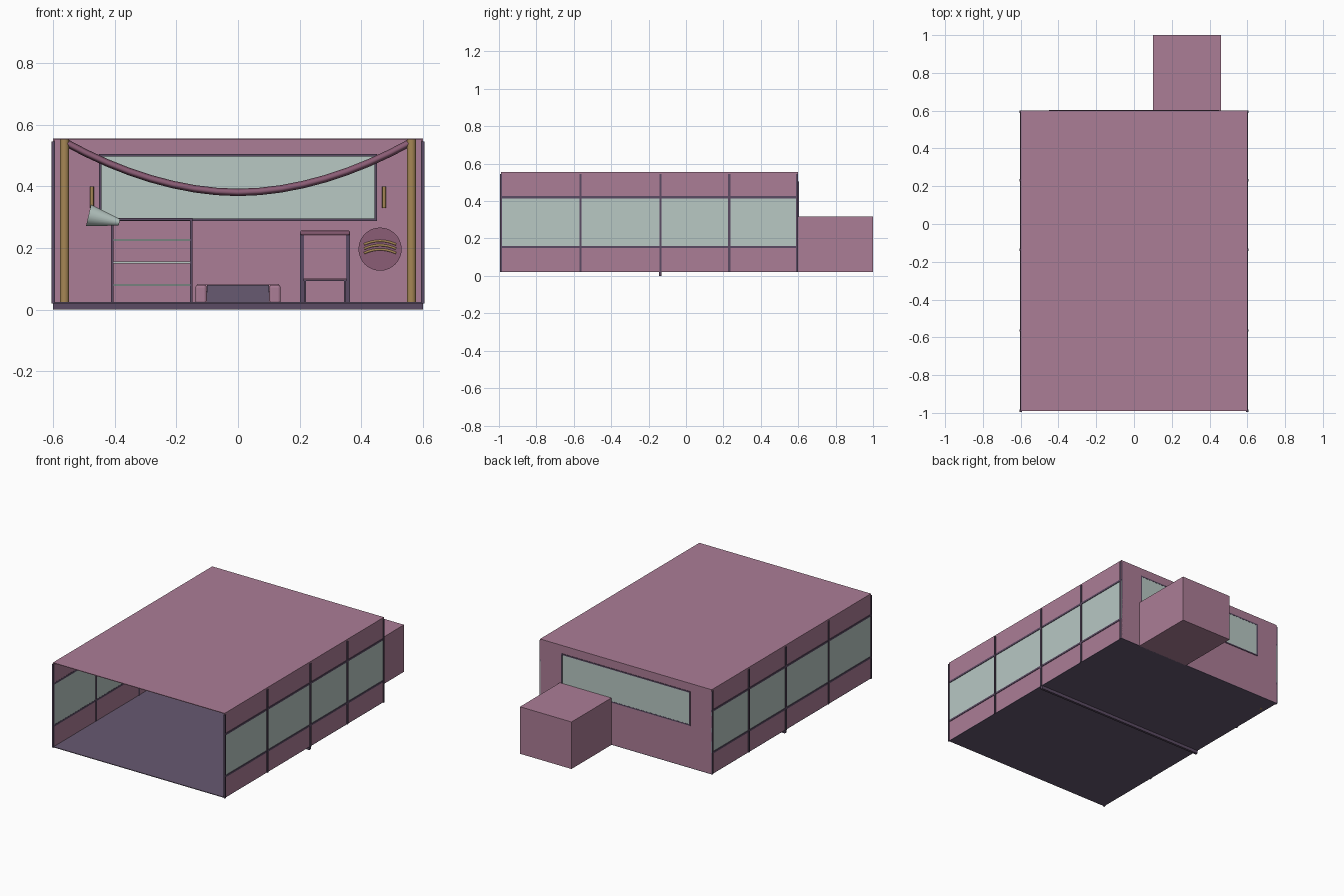
import bpy, math
from mathutils import Vector

default = bpy.data.objects.get("Cube")
if default:
    bpy.data.objects.remove(default)


def material(name, rgb):
    m = bpy.data.materials.new(name)
    m.use_nodes = True
    m.diffuse_color = (*rgb, 1)
    m.node_tree.nodes["Principled BSDF"].inputs["Base Color"].default_value = (*rgb, 1)
    return m


PINK = material("dusty pink", (.41, .205, .305))
MAUVE = material("dark mauve", (.26, .11, .18))
PURPLE = material("floor purple", (.135, .10, .165))
TRIM = material("trim purple", (.105, .07, .125))
GLASS = material("pale green glass", (.48, .58, .55))
GOLD = material("old gold", (.38, .24, .09))


def box(name, mat, x, y, z, bevel=0):
    """Box spanning the given ranges on each axis."""
    bpy.ops.mesh.primitive_cube_add(size=1, location=[(a + b) / 2 for a, b in (x, y, z)])
    ob = bpy.context.object
    ob.name = name
    ob.scale = [b - a for a, b in (x, y, z)]
    bpy.ops.object.transform_apply(location=False, rotation=False, scale=True)
    ob.data.materials.append(mat)
    if bevel:
        mod = ob.modifiers.new("Soft edge", "BEVEL")
        mod.width, mod.segments = bevel, 3
    return ob


def cone(name, mat, start, end, r1, r2, sides=24):
    """Round bar or cone between two points."""
    a, b = Vector(start), Vector(end)
    bpy.ops.mesh.primitive_cone_add(vertices=sides, radius1=r1, radius2=r2,
                                    depth=(b - a).length, location=(a + b) / 2)
    ob = bpy.context.object
    ob.name = name
    ob.rotation_euler = (b - a).to_track_quat("Z", "Y").to_euler()
    ob.data.materials.append(mat)
    bpy.ops.object.shade_smooth_by_angle(angle=math.radians(40))
    return ob


def strip(name, mat, points, radius, resolution=0):
    """Bar following a path."""
    cu = bpy.data.curves.new(name, "CURVE")
    cu.dimensions = "3D"
    cu.bevel_depth, cu.bevel_resolution = radius, resolution
    cu.use_fill_caps = True
    sp = cu.splines.new("POLY")
    sp.points.add(len(points) - 1)
    for p, co in zip(sp.points, points):
        p.co = (*co, 1)
    ob = bpy.data.objects.new(name, cu)
    bpy.context.collection.objects.link(ob)
    cu.materials.append(mat)
    return ob


W, FRONT, BACK, BASE, TOP = .6, -.99, .6, .02, .555
T = .004                       # shell thickness
LOW, HIGH = .155, .42          # side window band

# Shell: floor, roof, rear wall and rear annex
box("floor", PURPLE, (-W, W), (FRONT, BACK), (BASE, BASE + T))
box("floor_beam", TRIM, (-W, W), (-.145, -.13), (0, BASE))
box("roof", PINK, (-W, W), (FRONT, BACK), (TOP - T, TOP))
box("rear_wall", PINK, (-W, W), (BACK - T, BACK), (BASE, TOP))
box("rear_annex", PINK, (.10, .46), (BACK, 1), (BASE, .317))

# Side walls with a continuous window band and trim bars
for side, s in (("left", 1), ("right", -1)):
    def across(a, b):
        return tuple(sorted((s * a, s * b)))
    wall, bar = across(W - T, W), across(W - .006, W + .005)
    box(side + "_lower_wall", PINK, wall, (FRONT, BACK), (BASE, LOW))
    box(side + "_window", GLASS, wall, (FRONT, BACK), (LOW, HIGH))
    box(side + "_upper_wall", PINK, wall, (FRONT, BACK), (HIGH, TOP))
    for z in (LOW, HIGH):
        box(side + "_window_rail", TRIM, across(W - .005, W + .003), (FRONT, BACK), (z - .006, z + .006))
    for y in (-.99, -.565, -.138, .23, .593):
        box(side + "_window_post", TRIM, bar, (y - .005, y + .007), (BASE, .545))
    # Pillar and wall light
    cone(side + "_pillar", GOLD, (s * .563, .49, BASE), (s * .563, .49, TOP - T), .015, .015)
    cone(side + "_wall_light", GOLD, (s * .474, .58, .33), (s * .474, .58, .40), .006, .006, 12)

# Rear window and its frame
box("rear_window", GLASS, (-.45, .45), (BACK - .007, BACK + .002), (.292, .50))
for z in (.292, .50):
    box("rear_window_rail", TRIM, (-.45, .45), (BACK - .014, BACK + .003), (z - .004, z + .004))
for x in (-.447, .447):
    box("rear_window_side", TRIM, (x - .004, x + .004), (BACK - .014, BACK + .003), (.288, .504))

# Hanging swag between the pillars
xs = [-.565 + 1.13 * i / 16 for i in range(17)]
strip("swag", MAUVE, [(x, .49, .38 + .165 * (abs(x) / .565) ** 1.9) for x in xs], .012)

# Shelf unit with glass shelves
for x in (-.408, -.152):
    for y in (.47, .58):
        box("shelf_post", TRIM, (x - .004, x + .004), (y - .004, y + .004), (BASE, .297))
box("shelf_top", TRIM, (-.412, -.148), (.466, .584), (.289, .297))
for z in (.08, .152, .226):
    box("glass_shelf", GLASS, (-.408, -.152), (.47, .58), (z - .003, z + .003))
cone("horn", GLASS, (-.385, .45, .283), (-.485, .45, .306), .011, .036)

# Low sofa with a dark cushion
box("sofa_body", PINK, (-.135, .135), (.02, .16), (BASE, .06), .008)
box("sofa_back", PINK, (-.135, .135), (.12, .16), (BASE, .083), .008)
box("sofa_cushion", PURPLE, (-.10, .10), (.016, .12), (BASE + .004, .08))
for s in (-1, 1):
    box("sofa_arm", PINK, (s * .12 - .018, s * .12 + .018), (.015, .15), (BASE, .08), .008)

# Tall chair
for x in (.208, .357):
    box("chair_back_post", TRIM, (x - .006, x + .006), (.56, .572), (BASE, .25))
for x in (.218, .347):
    box("chair_front_leg", TRIM, (x - .003, x + .003), (.46, .468), (BASE, .093))
box("chair_seat", TRIM, (.212, .352), (.46, .56), (.093, .098))
box("chair_back", PINK, (.21, .355), (.564, .568), (.10, .242))
box("chair_top_rail", MAUVE, (.202, .363), (.556, .576), (.242, .256), .004)

# Round wall plaque with gold arcs
cone("plaque", MAUVE, (.461, BACK - T, .196), (.461, BACK - .016, .196), .07, .07, 32)
for k in range(3):
    arc = [(.461 + .052 * t / 4, BACK - .018, .183 + .014 * k + .012 * (1 - (t / 4) ** 2))
           for t in range(-4, 5)]
    strip("plaque_arc", GOLD, arc, .004, 1)
